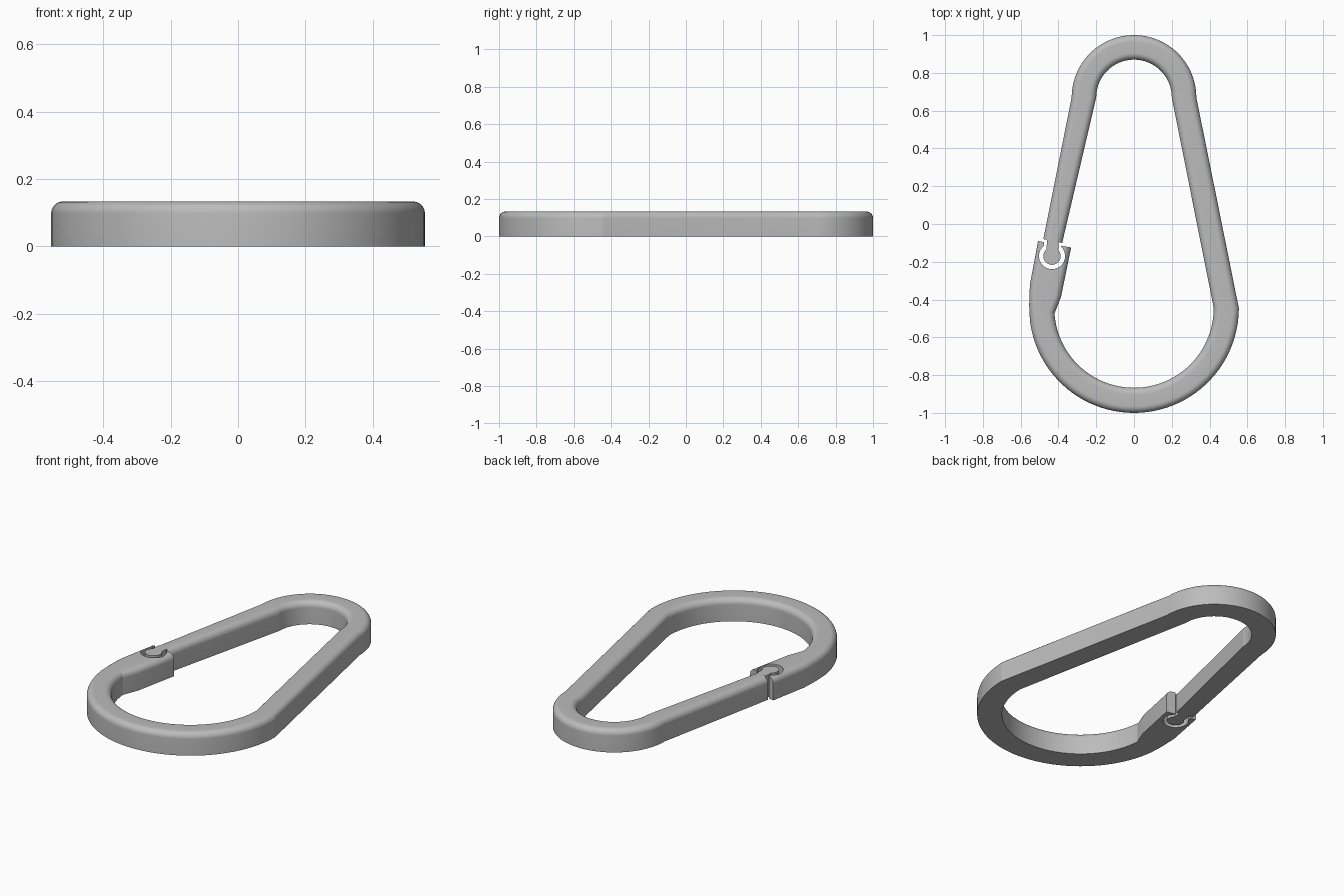
import bpy, bmesh, math
from mathutils import Vector

cube = bpy.data.objects.get("Cube")
if cube:
    bpy.data.objects.remove(cube, do_unlink=True)

HEIGHT, ROUND, STEPS = 0.133, 0.035, 10

metal = bpy.data.materials.new("satin grey")
metal.use_nodes = True
grey = (0.5, 0.5, 0.5, 1)
metal.diffuse_color = grey
metal.node_tree.nodes["Principled BSDF"].inputs["Base Color"].default_value = grey


def add_object(name, bm):
    bmesh.ops.recalc_face_normals(bm, faces=bm.faces)
    mesh = bpy.data.meshes.new(name)
    bm.to_mesh(mesh)
    bm.free()
    mesh.materials.append(metal)
    obj = bpy.data.objects.new(name, mesh)
    bpy.context.collection.objects.link(obj)
    return obj


def polar(centre, radius, degrees):
    a = math.radians(degrees)
    return Vector(centre) + radius * Vector((math.cos(a), math.sin(a)))


def arc_stations(centre, outer, inner, start, end, count):
    angles = [start + (end - start) * i / count for i in range(count + 1)]
    return [(polar(centre, outer, a), polar(centre, inner, a)) for a in angles]


def section(outer, inner):
    """Flat-bottomed bar section with both top edges rounded."""
    across = (inner - outer).normalized()
    corner = []
    for i in range(STEPS + 1):
        a = math.pi / 2 * i / STEPS
        corner.append((ROUND * (1 - math.cos(a)), HEIGHT - ROUND * (1 - math.sin(a))))
    left = [(outer, 0)] + [(outer + across * d, z) for d, z in corner]
    right = [(inner - across * d, z) for d, z in reversed(corner)] + [(inner, 0)]
    return [(p.x, p.y, z) for p, z in left + right]


def keyhole(name, centre, radius, half, top, across, z0, z1):
    """Upright prism: a round end with a straight neck reaching up to top."""
    axis = math.degrees(math.atan2(top.y - centre.y, top.x - centre.x))
    spread = math.degrees(math.asin(half / radius))
    sweep = 360 - 2 * spread
    points = [polar(centre, radius, axis + spread + sweep * i / 48) for i in range(49)]
    points += [top + across * half, top - across * half]
    bm = bmesh.new()
    base = bm.faces.new([bm.verts.new((p.x, p.y, z0)) for p in points])
    new = bmesh.ops.extrude_face_region(bm, geom=[base])["geom"]
    moved = [v for v in new if isinstance(v, bmesh.types.BMVert)]
    bmesh.ops.translate(bm, verts=moved, vec=(0, 0, z1 - z0))
    return add_object(name, bm)


# Hook body: socket end, big bend, long side, small bend, springy arm
arm_end = (Vector((-0.48, -0.08)), Vector((-0.38, -0.10)))
stations = [
    (Vector((-0.508, -0.09)), Vector((-0.333, -0.125))),
    (Vector((-0.551, -0.32)), Vector((-0.386, -0.385))),
    (Vector((-0.555, -0.43)), polar((0, -0.445), 0.422, 184)),
]
stations += arc_stations((0, -0.445), 0.555, 0.422, 187, 360, 48)
stations += arc_stations((0, 0.67), 0.33, 0.2, 0, 180, 48)
stations.append(arm_end)

bm = bmesh.new()
rings = [[bm.verts.new(p) for p in section(o, i)] for o, i in stations]
for a, b in zip(rings, rings[1:]):
    for j in range(len(a)):
        k = (j + 1) % len(a)
        bm.faces.new((a[j], a[k], b[k], b[j]))
bm.faces.new(rings[0])
bm.faces.new(rings[-1])
body = add_object("hook_body", bm)

# Keyhole socket cut through the wide end
ball = Vector((-0.434, -0.17))
middle = (arm_end[0] + arm_end[1]) / 2
across = (arm_end[1] - arm_end[0]).normalized()
cutter = keyhole("socket_cutter", ball, 0.069, 0.046,
                 middle - Vector((0, 0.008)), across, -0.1, 0.3)
cutter.hide_render = True
cut = body.modifiers.new("socket", "BOOLEAN")
cut.operation = "DIFFERENCE"
cut.solver = "EXACT"
cut.object = cutter
bpy.context.view_layer.objects.active = body
bpy.ops.object.modifier_apply(modifier=cut.name)
bpy.data.objects.remove(cutter, do_unlink=True)

# Rounded tongue on the arm, sitting in the socket
tongue = keyhole("latch_tongue", ball, 0.046, 0.031, middle, across, 0, HEIGHT)

bpy.ops.object.select_all(action="DESELECT")
for obj in (body, tongue):
    obj.select_set(True)
bpy.ops.object.shade_smooth_by_angle(angle=math.radians(10))
